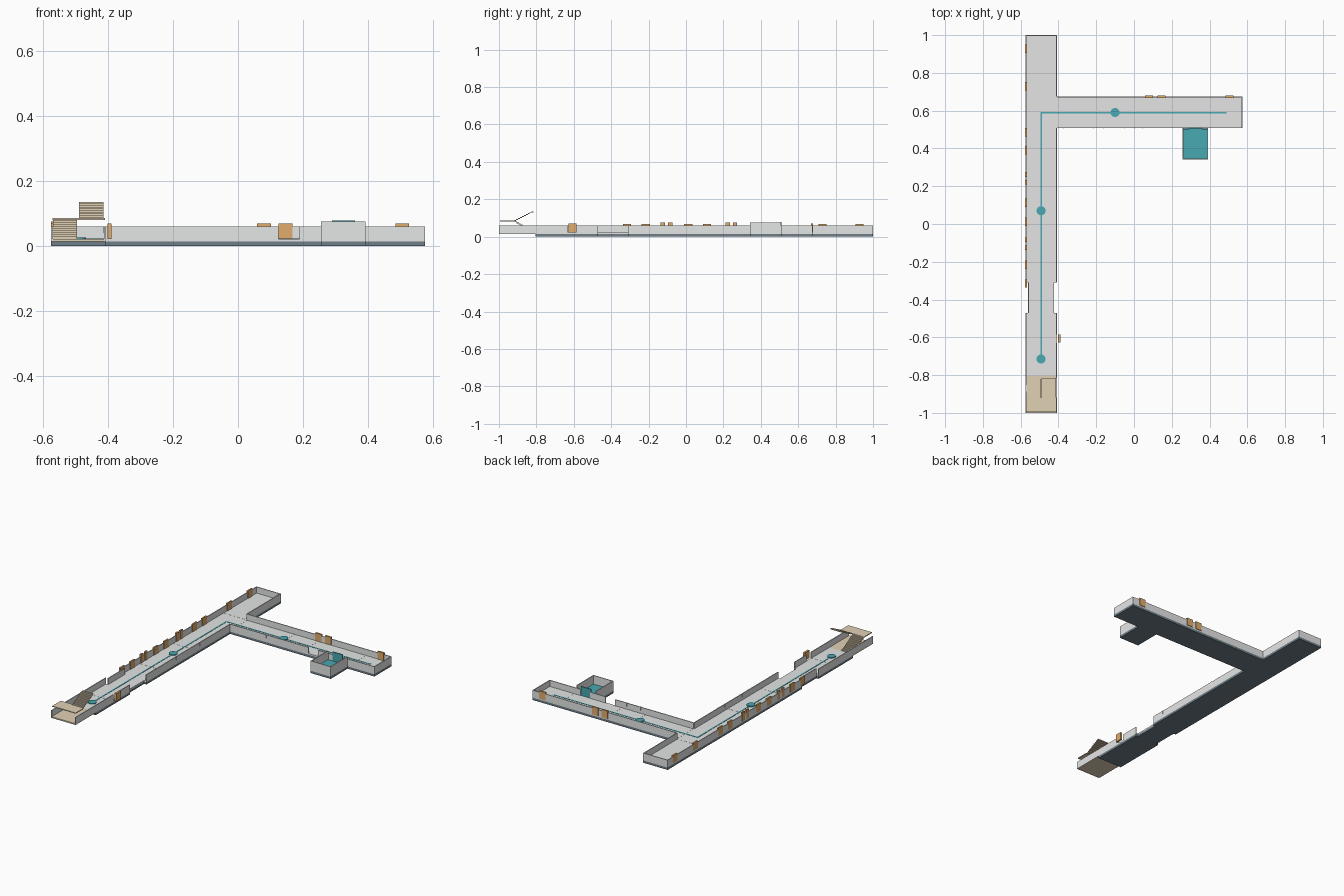
import bpy, bmesh, math

if "Cube" in bpy.data.objects:
    bpy.data.objects.remove(bpy.data.objects["Cube"])


def srgb(*c):
    return tuple((v / 255 / 12.92) if v < 11 else ((v / 255 + 0.055) / 1.055) ** 2.4 for v in c) + (1,)


def material(name, *c):
    m = bpy.data.materials.new(name)
    m.diffuse_color = srgb(*c)
    m.use_nodes = True
    m.node_tree.nodes["Principled BSDF"].inputs["Base Color"].default_value = m.diffuse_color
    return m


WALL = material("wall_grey", 229, 231, 230)
FLOOR = material("floor_grey", 227, 229, 228)
SLAB = material("slate_base", 110, 126, 136)
TAN = material("stair_tan", 225, 209, 181)
WOOD = material("door_wood", 226, 172, 108)
TEAL = material("teal", 72, 168, 178)


def boxes(name, mat, specs):
    """One object made of boxes given as (x0, x1, y0, y1, z0, z1)."""
    bm = bmesh.new()
    for x0, x1, y0, y1, z0, z1 in specs:
        geo = bmesh.ops.create_cube(bm, size=1)
        for v in geo["verts"]:
            v.co = (x0 if v.co.x < 0 else x1, y0 if v.co.y < 0 else y1, z0 if v.co.z < 0 else z1)
    me = bpy.data.meshes.new(name)
    bm.to_mesh(me)
    bm.free()
    me.materials.append(mat)
    ob = bpy.data.objects.new(name, me)
    bpy.context.collection.objects.link(ob)
    return ob


# Plan dimensions
W, E = -0.575, -0.408         # long corridor
S, N = 0.507, 0.675           # side wing
XE = 0.575                    # wing end
RX0, RX1, RY0 = 0.256, 0.393, 0.341   # small room
T = 0.005                     # wall thickness
B, F, H = 0.014, 0.022, 0.06  # base top, floor top, wall top
IN = 0.015                    # narrowing of the corridor
N0, N1 = -0.47, -0.31         # narrowed stretch

# Base slab, narrowed in one stretch of the corridor
plan = [(W, E, -0.805, N0), (W + IN, E - IN, N0, N1), (W, E, N1, 1.0), (E, XE, S, N)]
boxes("base_slab", SLAB, [p + (0, B) for p in plan] + [(RX0, RX1, RY0, S, 0, B)])
boxes("corridor_floor", FLOOR, [p + (B, F) for p in plan])
boxes("room_floor", TEAL, [(RX0 + T, RX1 - T, RY0 + T, S - 0.003, B, F)])

# Raised joints between the floor panels
joints = [(W + T, E - T, y - 0.001, y + 0.001, F, F + 0.0006) for y in (-0.635, -0.143, 0.183, N - 0.002)]
joints += [(x - 0.001, x + 0.001, S + T, N - T, F, F + 0.0006) for x in (E, -0.082, 0.078, 0.405)]
boxes("floor_joints", FLOOR, joints)

# Outer walls
boxes("corridor_walls", WALL, [
    (W, W + T, -1, N0, B, H),
    (W + IN, W + IN + T, N0, N1, F, H),
    (W, W + T, N1, 1, F, H),
    (E - T, E, -1, -0.63, B, H),
    (E - T, E, -0.585, N0, F, H),
    (E - T, E, N1, S, F, H),
    (E - T, E, N, 1, F, H),
    (W, E, 1 - T, 1, F, H)])
boxes("wing_walls", WALL, [
    (E, XE, N - T, N, F, H),
    (XE - T, XE, S, N, F, H),
    (E, 0.125, S, S + T, F, H),
    (0.19, 0.295, S, S + T, F, H),
    (0.36, XE, S, S + T, F, H)])
boxes("room_walls", WALL, [
    (RX0, RX0 + T, RY0, S, B, 0.075),
    (RX1 - T, RX1, RY0, S, B, 0.075),
    (RX0, RX1, RY0, RY0 + T, B, 0.075)])

# Window posts
posts = [(x, x + 0.003, S - 0.001, S + T + 0.001, 0.04, H + 0.001)
         for x in (-0.375, -0.215, -0.165, -0.05, 0.0, 0.045)]
posts += [(E - T - 0.001, E + 0.001, y, y + 0.003, 0.04, H + 0.001)
          for y in (-0.23, -0.02, 0.04, 0.21, 0.27)]
boxes("window_posts", WALL, posts)

# Doors along the west and north walls, plus one standing open on the east
doors = [(W - 0.001, W + T + 0.003, y - 0.022, y + 0.022, F, 0.069)
         for y in (-0.315, -0.215, 0.012, 0.112, 0.39, 0.485, 0.73, 0.928)]
doors += [(W - 0.001, W + T + 0.003, y - 0.012, y + 0.012, F, 0.076)
          for y in (-0.125, -0.083, 0.222, 0.262)]
doors += [(x - 0.021, x + 0.021, N - T - 0.002, N + 0.004, F, 0.07) for x in (0.08, 0.146, 0.505)]
doors += [(-0.402, -0.39, -0.628, -0.585, F, 0.07)]
boxes("doors", WOOD, doors)
boxes("room_door", TEAL, [(0.29, 0.36, S - 0.003, S + 0.003, F, 0.078)])

# Route line with round markers
CX, CY = -0.492, 0.59
boxes("route_line", TEAL, [
    (CX - 0.004, CX + 0.004, -0.715, CY + 0.004, F, F + 0.0015),
    (CX + 0.004, 0.49, CY - 0.004, CY + 0.004, F, F + 0.0015)])
for x, y in ((CX, -0.715), (CX, 0.07), (-0.1, CY)):
    bpy.ops.mesh.primitive_cylinder_add(vertices=24, radius=0.024, depth=0.005, location=(x, y, F + 0.0025))
    bpy.context.object.name = "route_marker"
    bpy.context.object.data.materials.append(TEAL)

# Stairwell: floor, landing and two flights of thin treads
boxes("stairwell_floor", TAN, [(W, E, -1, -0.805, B, F)])
boxes("stair_landing", TAN, [(W + 0.004, E - 0.002, -0.995, -0.918, 0.081, 0.086)])
STEPS = 10


def flight(name, x0, x1, y0, y1, z0, z1):
    dy, dz = (y1 - y0) / STEPS, (z1 - z0) / STEPS
    specs = []
    for i in range(STEPS):
        ya, yb = sorted((y0 + i * dy, y0 + (i + 1) * dy))
        specs.append((x0, x1, ya, yb, z0 + i * dz, z0 + (i + 1) * dz))
    boxes(name, TAN, specs)


flight("lower_flight", -0.57, -0.495, -0.81, -0.918, F, 0.084)
flight("upper_flight", -0.489, -0.414, -0.918, -0.815, 0.084, 0.136)
